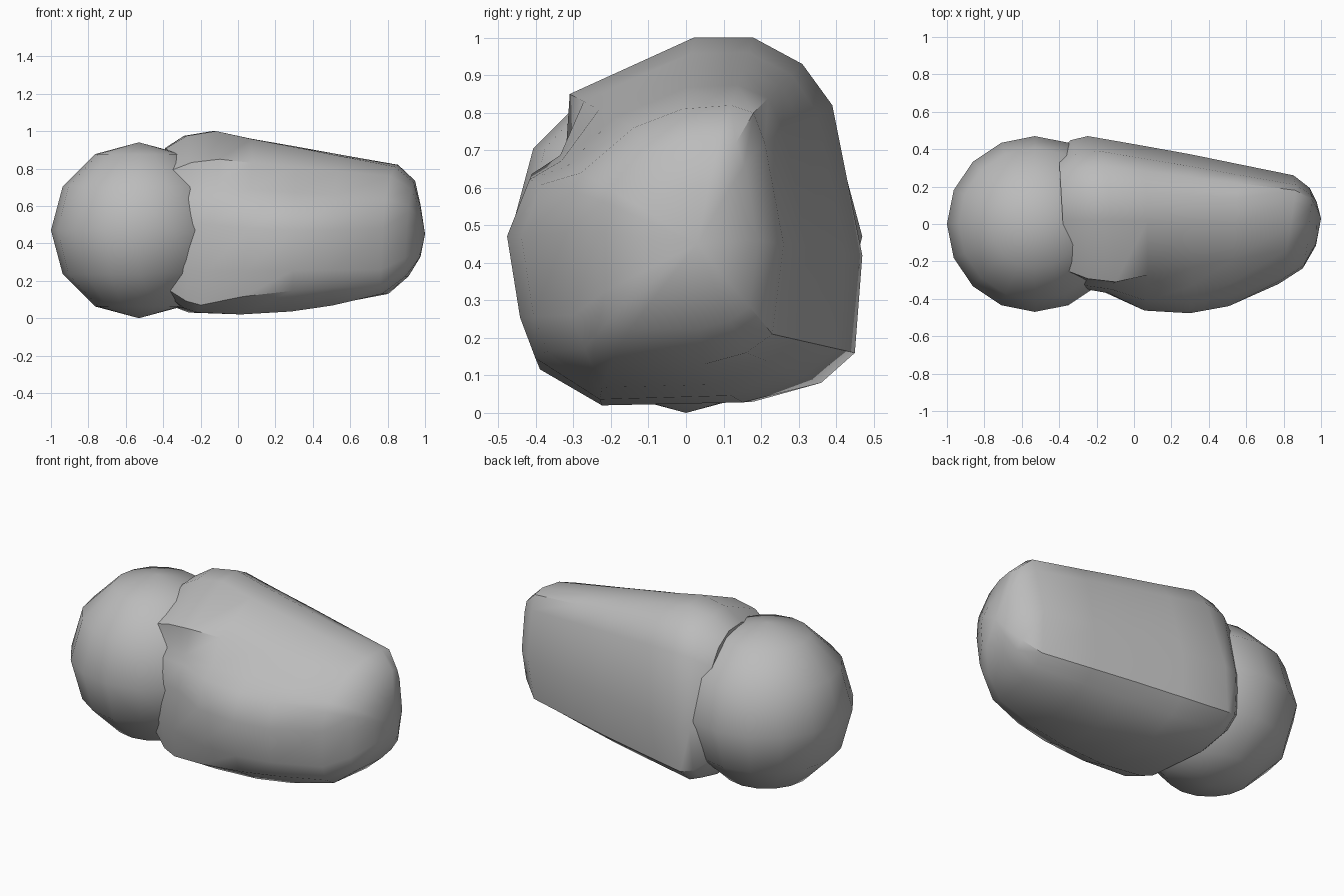
import bpy
import bmesh
from mathutils import Vector

default = bpy.data.objects.get("Cube")
if default:
    bpy.data.objects.remove(default, do_unlink=True)

grey = bpy.data.materials.new("plain grey")
grey.use_nodes = True
tone = (0.5, 0.5, 0.5, 1)
grey.diffuse_color = tone
grey.node_tree.nodes["Principled BSDF"].inputs["Base Color"].default_value = tone


def finish(name, bm, angle):
    """Turn a bmesh into a shaded, coloured object."""
    bmesh.ops.recalc_face_normals(bm, faces=bm.faces)
    mesh = bpy.data.meshes.new(name)
    bm.to_mesh(mesh)
    bm.free()
    mesh.materials.append(grey)
    obj = bpy.data.objects.new(name, mesh)
    bpy.context.collection.objects.link(obj)
    bpy.ops.object.select_all(action="DESELECT")
    obj.select_set(True)
    bpy.context.view_layer.objects.active = obj
    bpy.ops.object.shade_smooth_by_angle(angle=angle)
    return obj


# Faceted ball with a shallow dent low on its front
bm = bmesh.new()
bmesh.ops.create_uvsphere(bm, u_segments=16, v_segments=6, radius=0.47)
dent = Vector((0.1, -0.42, -0.2))
nearest = min(bm.verts, key=lambda v: (v.co - dent).length)
nearest.co *= 0.95
bmesh.ops.translate(bm, verts=bm.verts, vec=(-0.53, 0, 0.47))
finish("round_head", bm, 0.7)

# Outlines (y, z) of the body's wide and narrow ends, from the top around the back
wide = [(0.02, 1.0), (0.18, 1.0), (0.31, 0.93), (0.39, 0.82), (0.47, 0.42),
        (0.45, 0.16), (0.36, 0.08), (0.18, 0.03), (-0.2, 0.03), (-0.31, 0.07),
        (-0.36, 0.25), (-0.37, 0.5), (-0.35, 0.65), (-0.32, 0.7), (-0.31, 0.85)]
narrow = [(-0.01, 0.81), (0.12, 0.82), (0.18, 0.8), (0.21, 0.72), (0.26, 0.45),
          (0.23, 0.21), (0.16, 0.16), (0.05, 0.13), (-0.2, 0.13), (-0.27, 0.17),
          (-0.3, 0.26), (-0.32, 0.48), (-0.3, 0.59), (-0.28, 0.64), (-0.14, 0.76)]
# Outward swell of the lower front and the underside, by outline index
swell = {7: (0, -0.03), 8: (-0.03, -0.04), 9: (-0.11, 0.03),
         10: (-0.11, 0), 11: (-0.13, -0.02), 12: (-0.09, 0), 13: (-0.03, 0)}


def scaled(outline, factor, centre):
    return [(centre[0] + (y - centre[0]) * factor,
             centre[1] + (z - centre[1]) * factor) for y, z in outline]


def between(t, amount):
    ring = []
    for i, (a, b) in enumerate(zip(wide, narrow)):
        dy, dz = swell.get(i, (0, 0))
        ring.append((a[0] + (b[0] - a[0]) * t + dy * amount,
                     a[1] + (b[1] - a[1]) * t + dz * amount))
    return ring


# Each station: x, slant of x along y, lean of x along z, outline
stations = [(-0.38, -0.06, 0, scaled(wide, 0.82, (0.04, 0.5))),
            (-0.29, -0.1, 0.04, scaled(wide, 0.95, (0.04, 0.5))),
            (-0.18, -0.12, 0.13, wide),
            (0.04, -0.04, 0.07, between(0.22, 0.8)),
            (0.3, 0, 0.03, between(0.46, 1)),
            (0.53, 0.05, 0.03, between(0.7, 0.8)),
            (0.82, 0.14, 0.06, narrow),
            (0.925, 0.09, 0.06, scaled(narrow, 0.74, (0, 0.49))),
            (0.975, 0.02, 0, scaled(narrow, 0.4, (0.02, 0.46)))]

# Tapered body lofted through the stations, ending in a blunt point
bm = bmesh.new()
rings = [[bm.verts.new((x + slant * y + lean * (z - 0.5), y, z))
          for y, z in outline]
         for x, slant, lean, outline in stations]
count = len(wide)
for ring, after in zip(rings, rings[1:]):
    for i in range(count):
        j = (i + 1) % count
        bm.faces.new((ring[i], ring[j], after[j], after[i]))
bm.faces.new(rings[0])
tip = bm.verts.new((1.0, 0.03, 0.45))
for i in range(count):
    bm.faces.new((rings[-1][i], rings[-1][(i + 1) % count], tip))
finish("tapered_body", bm, 0.65)
